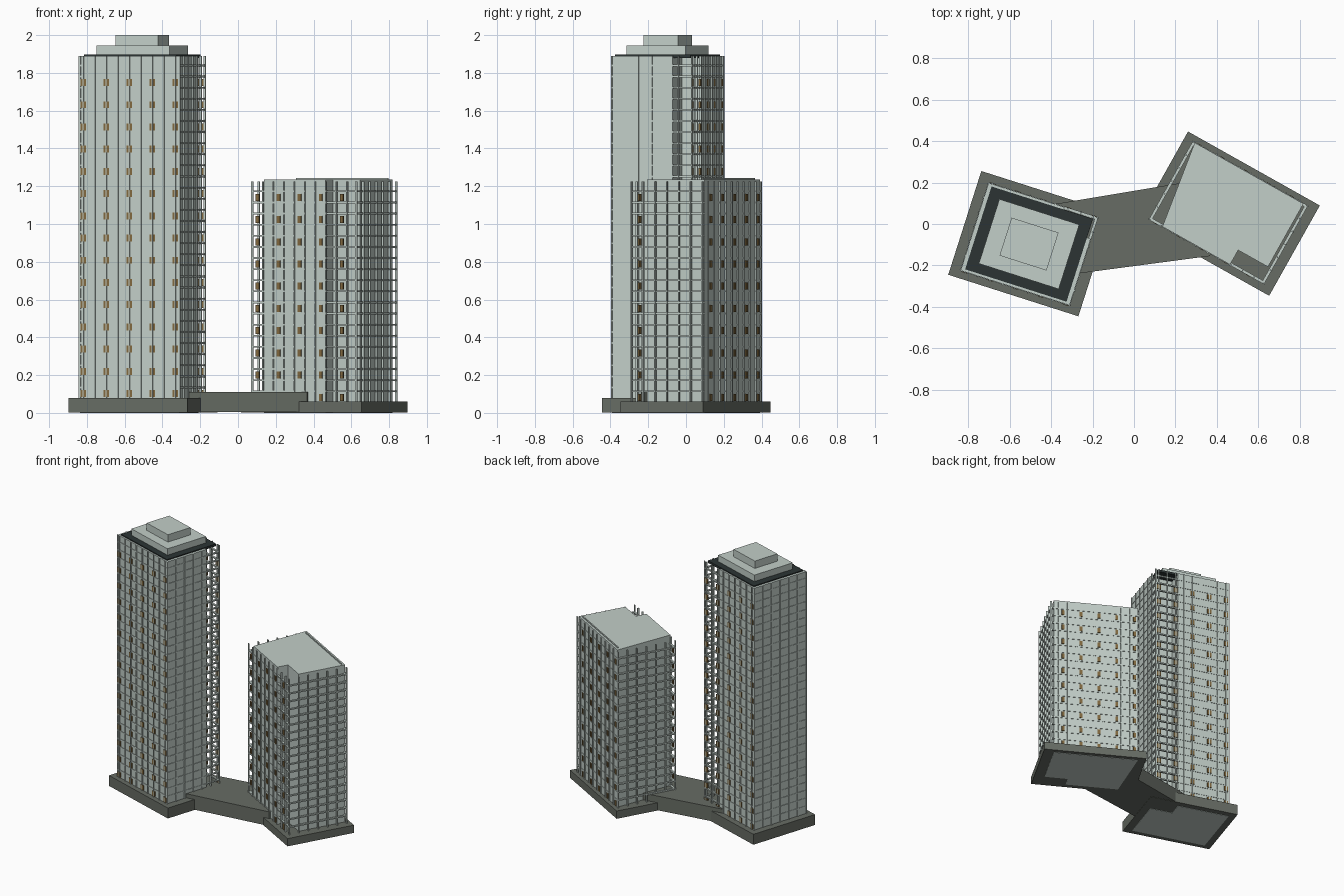
import bpy, bmesh, math
from mathutils import Vector

cube = bpy.data.objects.get("Cube")
if cube:
    bpy.data.objects.remove(cube, do_unlink=True)


def material(name, rgb):
    m = bpy.data.materials.new(name)
    m.use_nodes = True
    m.diffuse_color = (*rgb, 1)
    m.node_tree.nodes["Principled BSDF"].inputs["Base Color"].default_value = (*rgb, 1)
    return m


PALE = material("pale concrete", (0.54, 0.62, 0.58))
STONE = material("dark stone", (0.135, 0.15, 0.128))
BLACK = material("roof black", (0.025, 0.034, 0.034))
AMBER = material("amber window", (0.22, 0.14, 0.05))
FLOOR = 0.0588


def prism(bm, pts, z0, z1):
    """Extrude a counter-clockwise outline from z0 to z1."""
    low = [bm.verts.new((p[0], p[1], z0)) for p in pts]
    high = [bm.verts.new((p[0], p[1], z1)) for p in pts]
    bm.faces.new(low[::-1])
    bm.faces.new(high)
    for i in range(len(pts)):
        j = (i + 1) % len(pts)
        bm.faces.new((low[i], low[j], high[j], high[i]))


def rect(w, d):
    return [(-w / 2, -d / 2), (w / 2, -d / 2), (w / 2, d / 2), (-w / 2, d / 2)]


def wall_box(bm, p, q, a, b, inner, outer, z0, z1):
    """Box on the line p-q, from distance a to b along it."""
    p, q = Vector(p), Vector(q)
    t = (q - p).normalized()
    n = Vector((t.y, -t.x))
    prism(bm, [p + t * a - n * inner, p + t * a + n * outer,
               p + t * b + n * outer, p + t * b - n * inner], z0, z1)


def finish(bm, name, mat, place=(0, 0, 0)):
    bmesh.ops.recalc_face_normals(bm, faces=bm.faces)
    mesh = bpy.data.meshes.new(name)
    bm.to_mesh(mesh)
    bm.free()
    mesh.materials.append(mat)
    ob = bpy.data.objects.new(name, mesh)
    ob.location = (place[0], place[1], 0)
    ob.rotation_euler.z = math.radians(place[2])
    bpy.context.collection.objects.link(ob)


def block(name, pts, z0, z1, mat, place=(0, 0, 0)):
    bm = bmesh.new()
    prism(bm, pts, z0, z1)
    finish(bm, name, mat, place)


def lattice(name, hull, z0, z1, place, centre, pane_width, fin_shift):
    """Open grid of fins and floor bands round the hull, with amber panes."""
    fins, bands, panes = bmesh.new(), bmesh.new(), bmesh.new()
    floors = int((z1 - z0) / FLOOR)
    pitch = 0.064
    for i in range(4):
        p, q = Vector(hull[i]), Vector(hull[(i + 1) % 4])
        length = (q - p).length
        broad = i % 2 == 0
        if broad:
            # fins and panes share one grid on the front and back
            mid = length / 2 + (centre if i == 0 else -centre)
            spots = [mid + (k + fin_shift) * pitch for k in range(-5, 6)]
            spots = [s for s in spots if 0.003 <= s <= length - 0.003]
        else:
            n = round(length / 0.0725)
            spots = [k * length / n for k in range(n + 1)]
        for s in spots:
            wall_box(fins, p, q, s - 0.003, s + 0.003, 0.006, 0.007, z0, z1)
        for f in range(1, floors + 1):
            z = z0 + f * FLOOR
            wall_box(bands, p, q, 0, length, 0.011, 0.003, z - 0.009, z)
        if broad:
            for k in range(-2, 3):
                s = mid + 2 * k * pitch
                for f in range(0, floors, 2):
                    z = z0 + f * FLOOR + 0.004
                    wall_box(panes, p, q, s - pane_width / 2, s + pane_width / 2,
                             0.004, 0.005, z, z + 0.037)
    finish(fins, name + "_fins", PALE, place)
    finish(bands, name + "_floor_bands", PALE, place)
    finish(panes, name + "_windows", AMBER, place)


# Tall tower: core with an open corner at its back, wrapped in the grid
TALL = (-0.507, -0.097, -17.7)
block("tall_podium", rect(0.66, 0.526), 0.002, 0.08, STONE, (-0.503, -0.095, -17.7))
W, D = 0.276, 0.222
NX, NY = 0.11, 0.115
tall_plan = [(-W, -D), (W, -D), (W, NY), (NX, NY), (NX, D), (-W, D)]
block("tall_core", tall_plan, 0, 1.89, PALE, TALL)
lattice("tall_tower", rect(2 * W, 2 * D), 0.08, 1.89, TALL, 0, 0.03, 0)
block("tall_roof_deck", rect(0.514, 0.42), 1.88, 1.897, BLACK, TALL)
block("roof_tier_lower", rect(0.405, 0.327), 1.89, 1.945, PALE, TALL)
block("roof_tier_upper", rect(0.238, 0.192), 1.945, 2.0, PALE, TALL)

# Short tower: core with tapered left side, set-back right side, front notch
SHORT = (0.456, 0.055, -29.3)
block("short_podium", rect(0.73, 0.5), 0.002, 0.06, STONE, (0.457, 0.05, -29.3))
U, V = 0.316, 0.215
short_plan = [(-0.245, -V), (0.13, -V), (0.13, -0.135),
              (0.295, -0.135), (0.295, V), (-0.307, V)]
block("short_core", short_plan, 0, 1.225, PALE, SHORT)
lattice("short_tower", rect(2 * U, 2 * V), 0.06, 1.225, SHORT, -0.027, 0.02, 0.5)
block("short_roof", short_plan, 1.225, 1.236, PALE, SHORT)
block("short_roof_parapet", [(-0.28, 0.192), (0.28, 0.192), (0.28, 0.2), (-0.28, 0.2)],
      1.236, 1.243, PALE, SHORT)

# Low link building between the towers
block("link_building", [(-0.3, -0.243), (0.365, -0.155), (0.4, -0.1), (0.28, 0.207),
                        (-0.45, 0.085)], 0.004, 0.11, STONE)
